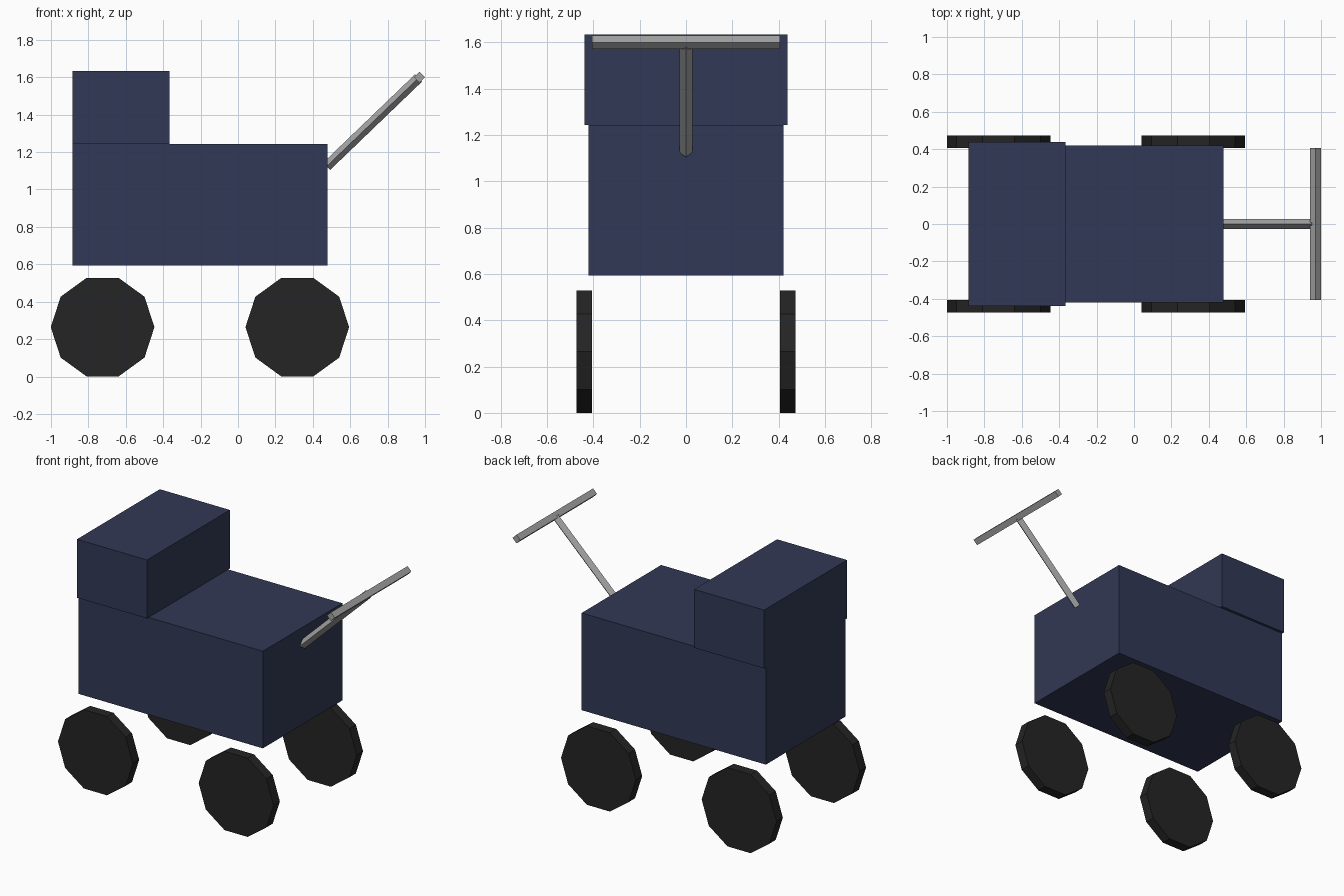
import bpy, math
from mathutils import Vector

if "Cube" in bpy.data.objects:
    bpy.data.objects.remove(bpy.data.objects["Cube"])


def material(name, rgb):
    m = bpy.data.materials.new(name)
    m.diffuse_color = (*rgb, 1.0)
    m.use_nodes = True
    m.node_tree.nodes["Principled BSDF"].inputs["Base Color"].default_value = m.diffuse_color
    return m


navy = material("navy fabric", (0.031, 0.040, 0.090))
black = material("black rubber", (0.018, 0.018, 0.018))
grey = material("grey metal", (0.36, 0.36, 0.36))


def box(name, lo, hi, mat):
    lo, hi = Vector(lo), Vector(hi)
    bpy.ops.mesh.primitive_cube_add(size=1, location=(lo + hi) / 2)
    ob = bpy.context.object
    ob.name = name
    ob.scale = hi - lo
    bpy.ops.object.transform_apply(location=False, rotation=False, scale=True)
    ob.data.materials.append(mat)


def prism(name, start, end, radius, sides, spin, mat):
    """Flat-sided cylinder between two points; spin turns it on its axis."""
    start, end = Vector(start), Vector(end)
    axis = end - start
    bpy.ops.mesh.primitive_cylinder_add(vertices=sides, radius=radius, depth=axis.length)
    ob = bpy.context.object
    ob.name = name
    # local y becomes the side closest to world y or z
    z = axis.normalized()
    ref = Vector((0, 1, 0)) if abs(z.y) < 0.9 else Vector((0, 0, 1))
    x = ref.cross(z).normalized()
    y = z.cross(x)
    for v in ob.data.vertices:
        c, s = math.cos(spin), math.sin(spin)
        px, py = v.co.x * c - v.co.y * s, v.co.x * s + v.co.y * c
        v.co = x * px + y * py + z * v.co.z
    ob.location = (start + end) / 2
    ob.data.materials.append(mat)


# carriage body and hood
box("body", (-0.885, -0.42, 0.593), (0.478, 0.42, 1.243), navy)
box("hood", (-0.885, -0.438, 1.243), (-0.367, 0.438, 1.634), navy)

# four ten-sided wheels, corners pointing forwards and backwards
for end, x in (("rear", -0.724), ("front", 0.317)):
    for side, s in (("right", -1), ("left", 1)):
        prism(f"{end}_{side}_wheel", (x, s * 0.406, 0.264), (x, s * 0.473, 0.264),
              0.277, 10, math.pi / 2, black)

# push handle: sloping stem and crossbar, both diamond in section
prism("handle_stem", (0.474, 0, 1.124), (0.965, 0, 1.596), 0.027, 4, 0, grey)
prism("handle_crossbar", (0.971, -0.405, 1.60), (0.971, 0.405, 1.60), 0.029, 4, 0, grey)
